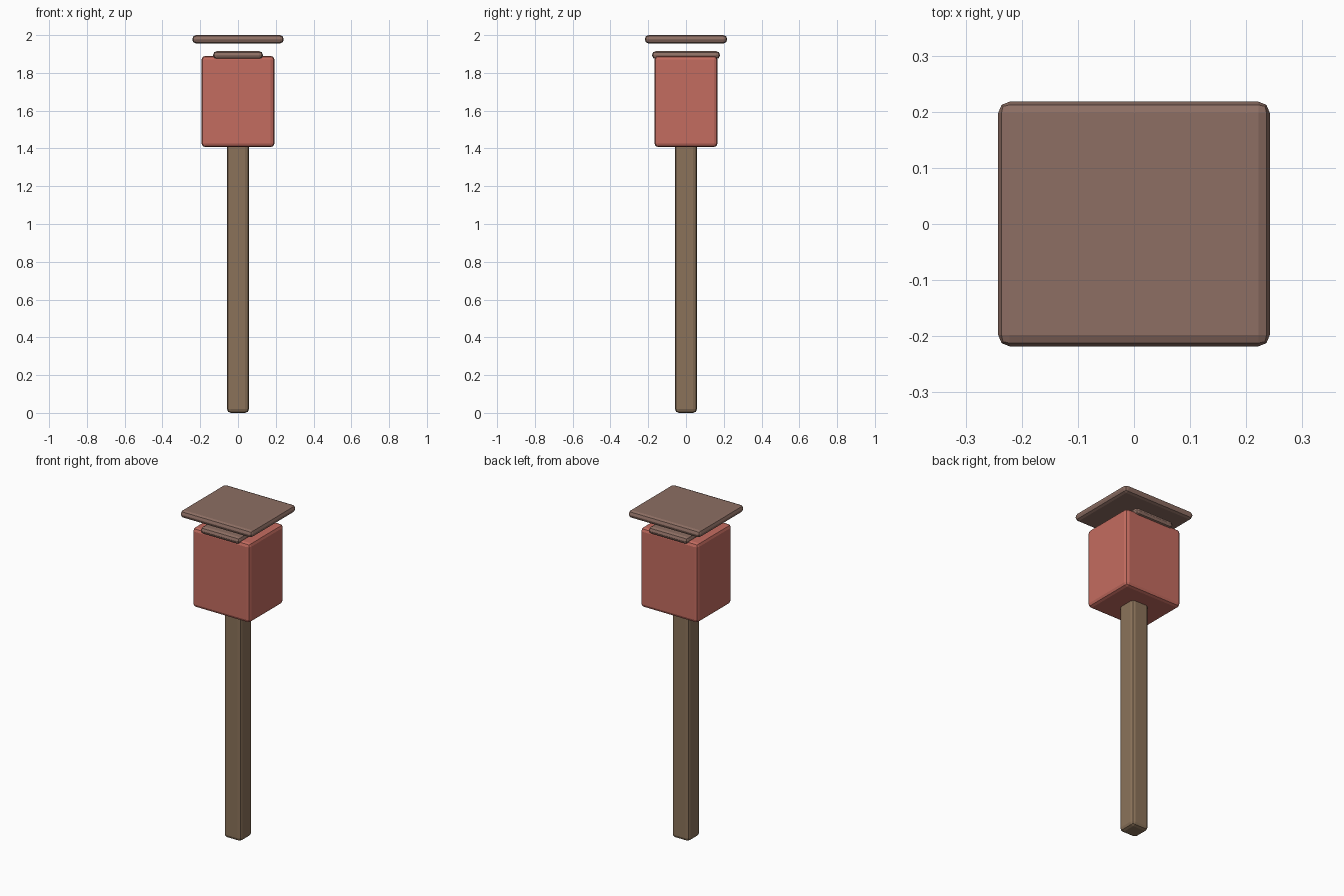
import bpy
import bmesh

if "Cube" in bpy.data.objects:
    bpy.data.objects.remove(bpy.data.objects["Cube"])


def material(name, rgb):
    m = bpy.data.materials.new(name)
    m.diffuse_color = (*rgb, 1)
    m.use_nodes = True
    m.node_tree.nodes["Principled BSDF"].inputs["Base Color"].default_value = m.diffuse_color
    return m


def block(name, half_x, half_y, z0, z1, mat, bevel=0.02):
    """Centred box with softly rounded, flat-shaded edges."""
    mesh = bpy.data.meshes.new(name)
    bm = bmesh.new()
    bmesh.ops.create_cube(bm, size=1)
    for v in bm.verts:
        v.co.x *= 2 * half_x
        v.co.y *= 2 * half_y
        v.co.z = z0 if v.co.z < 0 else z1
    bm.to_mesh(mesh)
    bm.free()
    mesh.materials.append(mat)
    obj = bpy.data.objects.new(name, mesh)
    bpy.context.collection.objects.link(obj)
    mod = obj.modifiers.new("rounded_edges", 'BEVEL')
    mod.width = bevel
    mod.segments = 2
    return obj


post_wood = material("post_wood", (0.258, 0.171, 0.102))
red_paint = material("red_paint", (0.552, 0.150, 0.117))
roof_wood = material("roof_wood", (0.266, 0.156, 0.125))

# Square post, tucked slightly into the box
block("post", 0.058, 0.058, 0.0, 1.43, post_wood)
# Painted box
block("box", 0.193, 0.167, 1.407, 1.89, red_paint)
# Narrow slat set into the box top, poking out front and back
block("top_slat", 0.132, 0.18, 1.873, 1.915, roof_wood)
# Wide roof board hovering above
block("roof_board", 0.242, 0.218, 1.956, 2.0, roof_wood)
